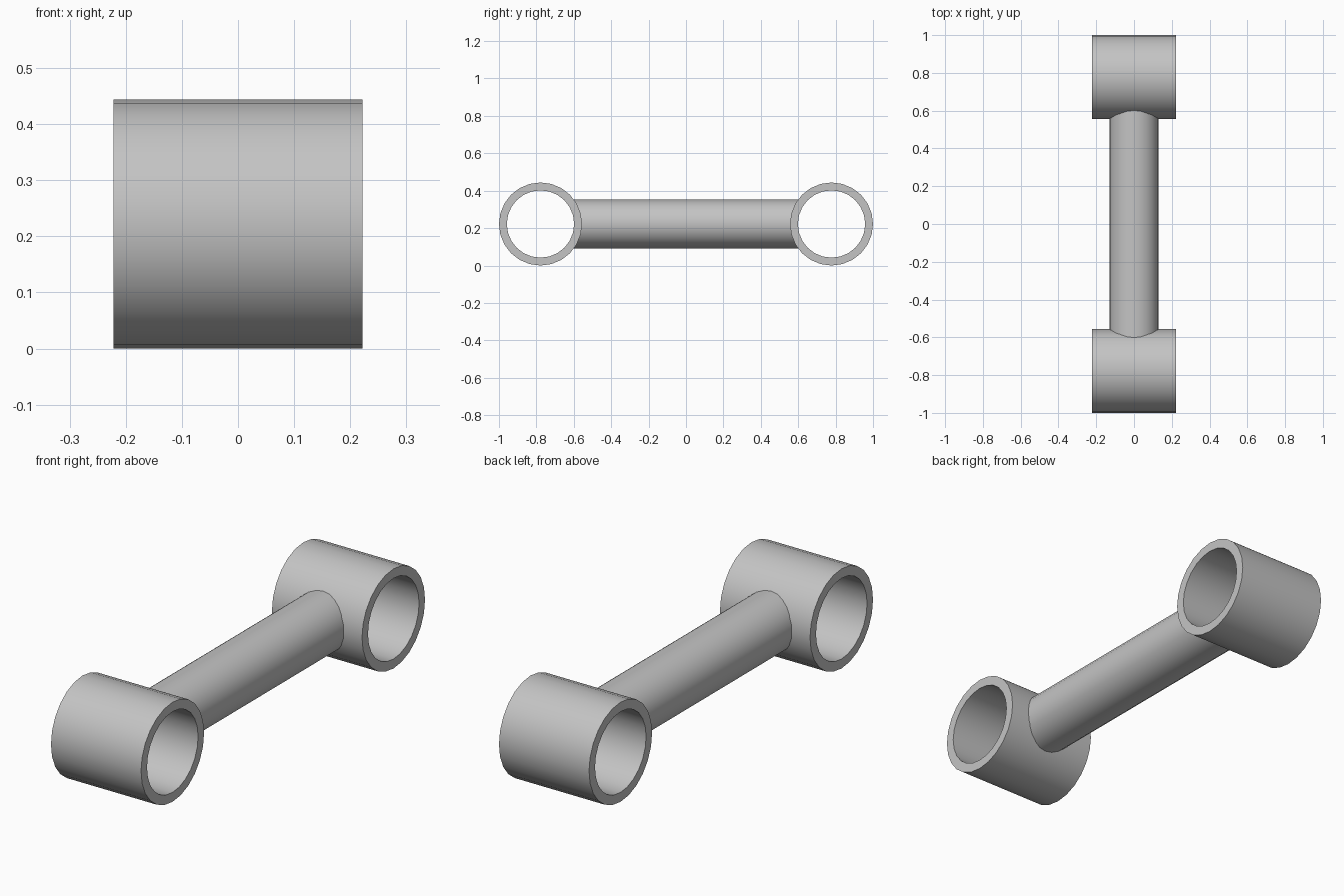
import bpy, bmesh, math
from mathutils import Matrix

cube = bpy.data.objects.get("Cube")
if cube:
    bpy.data.objects.remove(cube, do_unlink=True)

OUTER, BORE, ROD = 0.222, 0.18, 0.131
OFFSET = 1 - OUTER          # distance of each ring axis from the centre
SIDES = 24

grey = bpy.data.materials.new("light grey")
grey.use_nodes = True
colour = (0.55, 0.55, 0.55, 1)
grey.diffuse_color = colour
grey.node_tree.nodes["Principled BSDF"].inputs["Base Color"].default_value = colour


def add_part(name, bm, location):
    bmesh.ops.recalc_face_normals(bm, faces=bm.faces)
    mesh = bpy.data.meshes.new(name)
    bm.to_mesh(mesh)
    bm.free()
    obj = bpy.data.objects.new(name, mesh)
    bpy.context.collection.objects.link(obj)
    obj.location = location
    mesh.materials.append(grey)
    bpy.ops.object.select_all(action="DESELECT")
    obj.select_set(True)
    bpy.context.view_layer.objects.active = obj
    bpy.ops.object.shade_smooth_by_angle(angle=math.radians(35))
    return obj


def ring(name, y):
    # Rectangular wall section swept around the x axis
    bm = bmesh.new()
    section = [(-OUTER, OUTER), (OUTER, OUTER), (OUTER, BORE), (-OUTER, BORE)]
    verts = [bm.verts.new((x, 0, r)) for x, r in section]
    edges = [bm.edges.new((verts[i], verts[i - 1])) for i in range(4)]
    bmesh.ops.spin(bm, geom=verts + edges, cent=(0, 0, 0), axis=(1, 0, 0),
                   angle=math.tau, steps=SIDES, use_merge=True)
    bmesh.ops.remove_doubles(bm, verts=bm.verts, dist=0.0001)
    add_part(name, bm, (0, y, OUTER))


# Bearing rings at both ends
ring("front_ring", -OFFSET)
ring("back_ring", OFFSET)

# Round rod, its open ends shaped to finish inside the ring walls
bm = bmesh.new()
bmesh.ops.create_cone(bm, cap_ends=False, segments=SIDES, radius1=ROD,
                      radius2=ROD, depth=2, matrix=Matrix.Rotation(math.pi / 2, 4, "X"))
wall = (OUTER + BORE) / 2
for v in bm.verts:
    v.co.y = math.copysign(OFFSET - math.sqrt(wall ** 2 - v.co.z ** 2), v.co.y)
add_part("connecting_rod", bm, (0, 0, OUTER))
